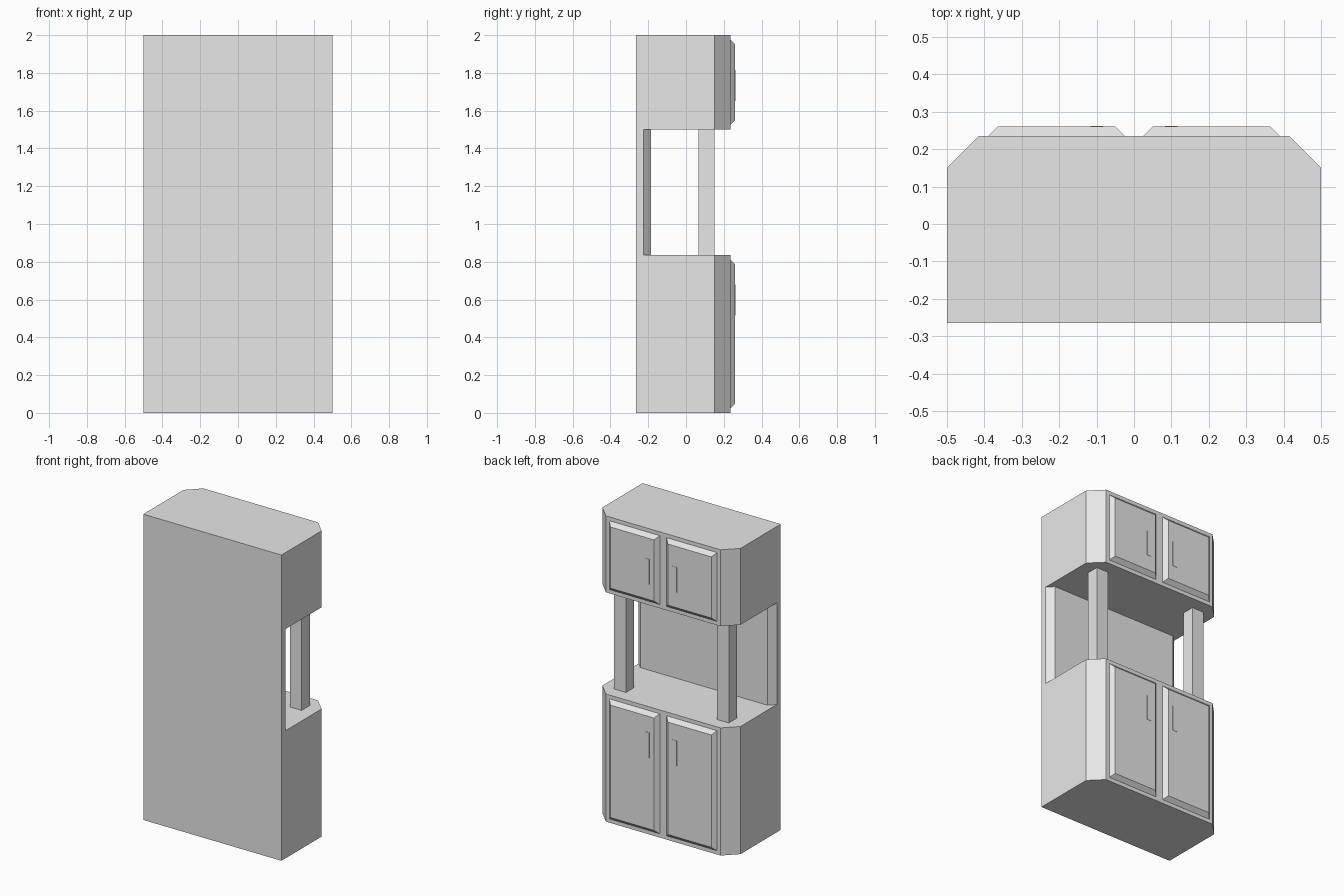
import bpy
import bmesh

default = bpy.data.objects.get("Cube")
if default:
    bpy.data.objects.remove(default, do_unlink=True)

grey = bpy.data.materials.new("light_grey")
grey.use_nodes = True
grey.diffuse_color = (0.8, 0.8, 0.8, 1)
grey.node_tree.nodes["Principled BSDF"].inputs["Base Color"].default_value = (0.8, 0.8, 0.8, 1)

BACK, FACE, DOOR_FACE = -0.265, 0.235, 0.26
HALF = 0.5
LOWER_TOP, UPPER_BOTTOM, TOP = 0.835, 1.5, 2.0


def finish(name, bm):
    """Turn a bmesh into a flat shaded object."""
    bmesh.ops.recalc_face_normals(bm, faces=bm.faces)
    mesh = bpy.data.meshes.new(name)
    bm.to_mesh(mesh)
    bm.free()
    mesh.materials.append(grey)
    obj = bpy.data.objects.new(name, mesh)
    bpy.context.collection.objects.link(obj)
    return obj


def loft(name, bottom, top):
    """Closed solid between two matching loops of points."""
    bm = bmesh.new()
    a = [bm.verts.new(p) for p in bottom]
    b = [bm.verts.new(p) for p in top]
    bm.faces.new(a)
    bm.faces.new(b)
    for i in range(len(a)):
        j = (i + 1) % len(a)
        bm.faces.new((a[i], a[j], b[j], b[i]))
    return finish(name, bm)


def clipped_slab(name, y_front, cut, z0, z1):
    """Full width slab whose two corners towards +y are cut at 45 degrees."""
    plan = [(-HALF, BACK), (HALF, BACK), (HALF, y_front - cut),
            (HALF - cut, y_front), (cut - HALF, y_front), (-HALF, y_front - cut)]
    return loft(name, [(x, y, z0) for x, y in plan], [(x, y, z1) for x, y in plan])


def rect(x0, x1, z0, z1, y):
    return [(x0, y, z0), (x1, y, z0), (x1, y, z1), (x0, y, z1)]


def box(name, x0, x1, y0, y1, z0, z1):
    return loft(name, rect(x0, x1, z0, z1, y0), rect(x0, x1, z0, z1, y1))


# Cabinet bodies and the panel behind the open shelf
clipped_slab("lower_cabinet", FACE, 0.085, 0, LOWER_TOP)
clipped_slab("back_panel", -0.185, 0.04, LOWER_TOP, UPPER_BOTTOM)
clipped_slab("upper_cabinet", FACE, 0.085, UPPER_BOTTOM, TOP)

# Posts, bevelled doors and handle plates on both sides
tiers = (("lower", 0, LOWER_TOP, 0.515, 0.68), ("upper", UPPER_BOTTOM, TOP, 1.65, 1.815))
for side, s in (("left", 1), ("right", -1)):
    box(side + "_post", s * 0.33, s * 0.415, 0.065, 0.15, LOWER_TOP, UPPER_BOTTOM)
    for tier, z0, z1, h0, h1 in tiers:
        loft(f"{side}_{tier}_door",
             rect(s * 0.025, s * 0.39, z0 + 0.025, z1 - 0.025, FACE),
             rect(s * 0.05, s * 0.365, z0 + 0.05, z1 - 0.05, DOOR_FACE))
        box(f"{side}_{tier}_handle", s * 0.083, s * 0.116,
            DOOR_FACE, DOOR_FACE + 0.002, h0, h1)
